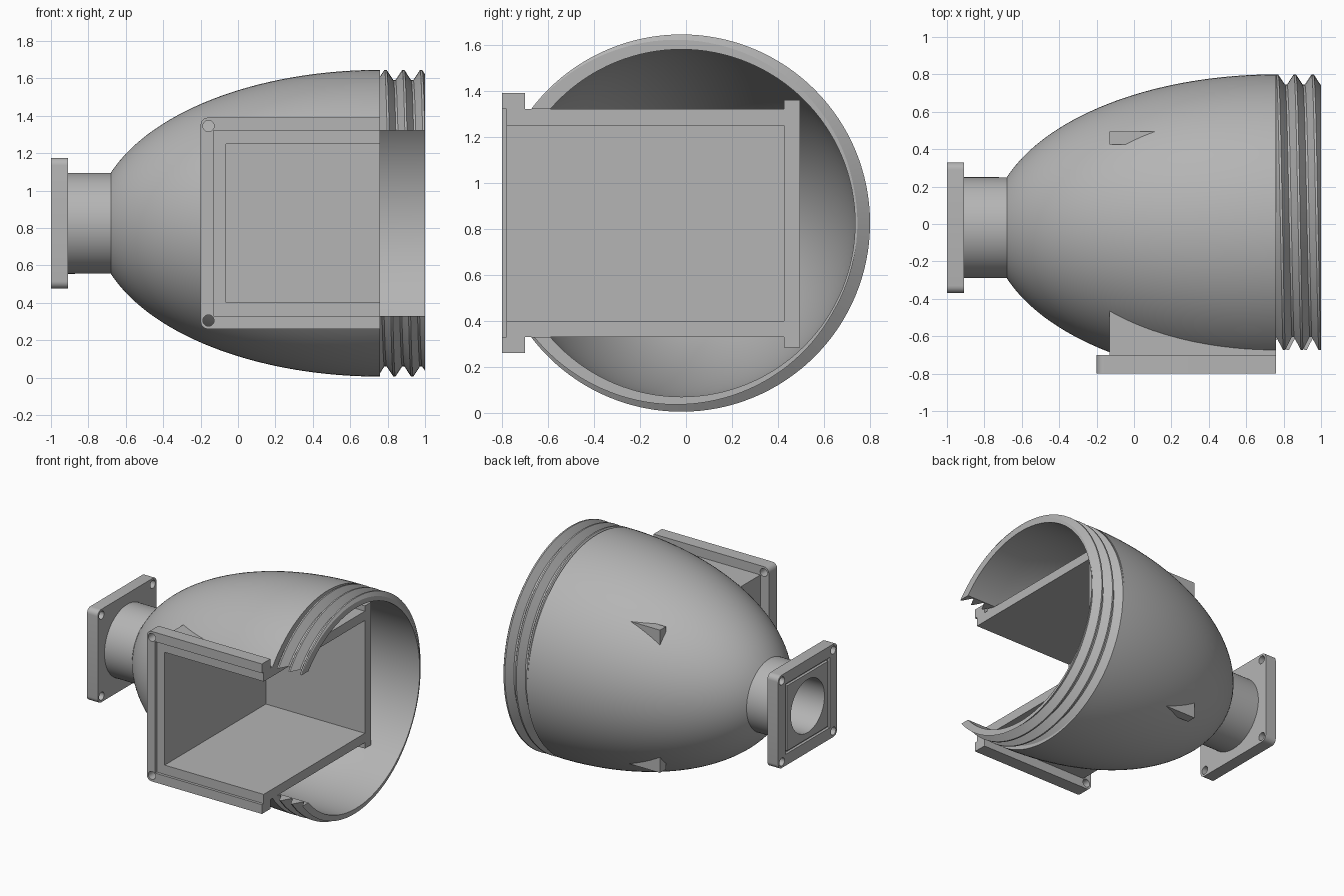
import bpy, bmesh
from math import sin, cos, pi, sqrt
from mathutils import Matrix

CY, CZ = -0.02, 0.825      # main axis of the vessel
SEG = 128

if "Cube" in bpy.data.objects:
    bpy.data.objects.remove(bpy.data.objects["Cube"])

grey = bpy.data.materials.new("plain grey")
grey.use_nodes = True
GREY = (0.46, 0.46, 0.46, 1)
grey.diffuse_color = GREY
grey.node_tree.nodes["Principled BSDF"].inputs["Base Color"].default_value = GREY


def finish(name, bm):
    bmesh.ops.recalc_face_normals(bm, faces=bm.faces)
    mesh = bpy.data.meshes.new(name)
    bm.to_mesh(mesh)
    bm.free()
    mesh.materials.append(grey)
    obj = bpy.data.objects.new(name, mesh)
    bpy.context.collection.objects.link(obj)
    return obj


def block(name, x, y, z, radius=0, rounded=None):
    """Box from (min, max) pairs; edges chosen by the rule get rounded."""
    bm = bmesh.new()
    bmesh.ops.create_cube(bm, size=1)
    for v in bm.verts:
        v.co = [lo + (c + 0.5) * (hi - lo) for c, (lo, hi) in zip(v.co, (x, y, z))]
    if rounded:
        edges = [e for e in bm.edges if rounded(e.verts[0].co, e.verts[1].co)]
        bmesh.ops.bevel(bm, geom=edges, offset=radius, segments=6, profile=0.5, affect='EDGES')
    return finish(name, bm)


def rod(name, axis, radius, centre, depth, segments=32):
    bm = bmesh.new()
    turn = Matrix.Rotation(pi / 2, 4, 'Y' if axis == 'X' else 'X')
    bmesh.ops.create_cone(bm, cap_ends=True, segments=segments, radius1=radius, radius2=radius,
                          depth=depth, matrix=Matrix.Translation(centre) @ turn)
    return finish(name, bm)


def cut(obj, cutter):
    """Subtract the cutter, then discard it."""
    mod = obj.modifiers.new("cut", 'BOOLEAN')
    mod.operation, mod.solver, mod.object = 'DIFFERENCE', 'EXACT', cutter
    bpy.context.view_layer.update()
    result = bpy.data.meshes.new_from_object(
        obj.evaluated_get(bpy.context.evaluated_depsgraph_get()))
    obj.modifiers.clear()
    obj.data = result
    bpy.data.objects.remove(cutter)


def smooth(obj):
    bpy.ops.object.select_all(action='DESELECT')
    obj.select_set(True)
    bpy.context.view_layer.objects.active = obj
    bpy.ops.object.shade_smooth_by_angle(angle=0.5)


# Vessel shell: neck, half ellipsoid, helical thread and hollow inside
RIM, END, PITCH, PEAK = 0.76, 1.0, 0.095, 0.765


def thread_radius(x, turn):
    f = (x - PEAK) / PITCH - turn
    off = abs((f + 0.5) % 1 - 0.5)
    return 0.82 - 0.055 * min(1, max(0, (off - 0.06) / 0.38))


def dome(x_start, radius, length, steps=32):
    points = []
    for i in range(steps + 1):
        s = (i / steps) * (2 - i / steps)      # denser near the rim is not needed
        x = x_start + (RIM - x_start) * (i / steps) ** 1.3
        points.append((x, radius * sqrt(1 - ((RIM - x) / length) ** 2)))
    return points


outer = [(-0.91, 0.27)] + dome(-0.68, 0.82, 1.525)
inner = [(END, 0.755)] + dome(-0.643, 0.755, 1.455)[::-1] + [(-0.91, 0.2)]

bm = bmesh.new()
rings = []
for i in range(SEG + 1):
    turn = i / SEG
    thread = []
    for k in range(-3, 5):
        for f in (0.06, 0.44, 0.56, 0.94):
            x = min(END, max(RIM, PEAK + PITCH * (k + f + turn)))
            thread.append((x, thread_radius(x, turn)))
    a = 2 * pi * turn
    rings.append([bm.verts.new((x, CY + r * cos(a), CZ + r * sin(a)))
                  for x, r in outer + thread + inner])
for a, b in zip(rings, rings[1:]):
    for j in range(len(a)):
        n = (j + 1) % len(a)
        bm.faces.new((a[j], a[n], b[n], b[j]))
bmesh.ops.remove_doubles(bm, verts=bm.verts, dist=1e-5)
bmesh.ops.dissolve_degenerate(bm, edges=bm.edges, dist=1e-6)
shell = finish("vessel_shell", bm)
cut(shell, block("window_cutter", (-0.13, 1.2), (-1.2, 0.425), (0.33, 1.32)))
smooth(shell)

# Sectioned chamber: roof, floor, side wall and rear plate
for name, z in (("chamber_roof", (1.25, 1.32)), ("chamber_floor", (0.33, 0.40))):
    block(name, (-0.13, RIM), (-0.7, 0.425), z)
block("chamber_side_wall", (-0.13, -0.065), (-0.7, 0.425), (0.40, 1.25))
block("chamber_rear_plate", (-0.13, RIM), (0.425, 0.495), (0.285, 1.36))

# Front flange with stepped opening and bolt holes
flange = block("front_flange", (-0.2, RIM), (-0.8, -0.7), (0.26, 1.39), 0.04,
               lambda p, q: p.x < 0 and q.x < 0 and abs(p.y - q.y) > 0.05)
cut(flange, block("opening_cutter", (-0.065, 1.2), (-1, 0), (0.40, 1.25)))
cut(flange, block("recess_cutter", (-0.13, 1.2), (-1, -0.78), (0.33, 1.32)))
for z in (0.305, 1.345):
    cut(flange, rod("bolt_cutter", 'Y', 0.03, (-0.158, -0.75, z), 0.4))
smooth(flange)

# Neck flange with bore, square seal groove and bolt holes
H = 0.35
neck = block("neck_flange", (-1, -0.91), (CY - H, CY + H), (CZ - H, CZ + H), 0.04,
             lambda p, q: abs(p.x - q.x) > 0.05)


def square(name, half, x):
    return block(name, x, (CY - half, CY + half), (CZ - half, CZ + half))


groove = square("groove_cutter", 0.265, (-1.1, -0.98))
cut(groove, square("groove_core", 0.245, (-1.2, -0.9)))
cut(neck, groove)
cut(neck, rod("bore_cutter", 'X', 0.2, (-0.95, CY, CZ), 0.4, SEG))
for sy in (-1, 1):
    for sz in (-1, 1):
        cut(neck, rod("bolt_cutter", 'X', 0.03, (-0.95, CY + sy * 0.305, CZ + sz * 0.305), 0.4))
smooth(neck)
